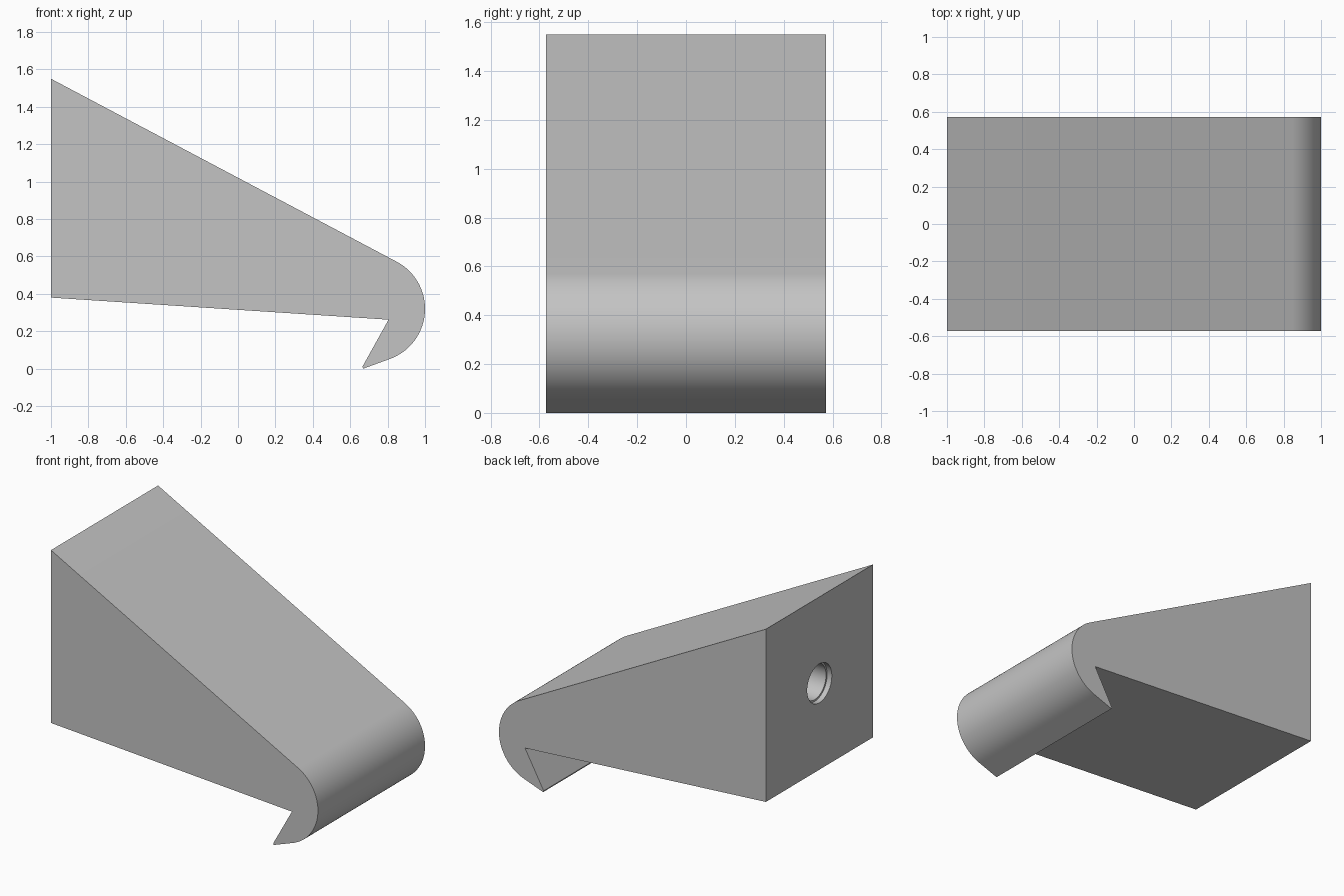
import bpy, bmesh, math
from mathutils import Matrix

cube = bpy.data.objects.get("Cube")
if cube:
    bpy.data.objects.remove(cube, do_unlink=True)

HALF_WIDTH = 0.573

# Single plain grey material
grey = bpy.data.materials.new("plain grey")
grey.use_nodes = True
colour = (0.55, 0.55, 0.55, 1)
grey.diffuse_color = colour
grey.node_tree.nodes["Principled BSDF"].inputs["Base Color"].default_value = colour


def make_object(name, bm):
    bmesh.ops.recalc_face_normals(bm, faces=bm.faces)
    mesh = bpy.data.meshes.new(name)
    bm.to_mesh(mesh)
    bm.free()
    mesh.materials.append(grey)
    obj = bpy.data.objects.new(name, mesh)
    bpy.context.collection.objects.link(obj)
    return obj


def arc(cx, cz, r, start, end, steps):
    angles = [math.radians(start + (end - start) * i / steps) for i in range(steps + 1)]
    return [(cx + r * math.cos(a), cz + r * math.sin(a)) for a in angles]


# Wedge body: side profile with a rounded nose and hooked lip, extruded across
profile = [(-1, 0.38), (-1, 1.55)]
profile += arc(0.715, 0.32, 0.285, 62, -71, 40)
profile += [(0.669, 0), (0.665, 0.01), (0.805, 0.262)]
bm = bmesh.new()
face = bm.faces.new([bm.verts.new((x, -HALF_WIDTH, z)) for x, z in profile])
side = bmesh.ops.extrude_face_region(bm, geom=[face])
moved = [v for v in side["geom"] if isinstance(v, bmesh.types.BMVert)]
bmesh.ops.translate(bm, verts=moved, vec=(0, 2 * HALF_WIDTH, 0))
body = make_object("hooked_wedge", bm)


# Stepped blind hole in the tall flat end
def cut_hole(radius, depth):
    bm = bmesh.new()
    place = Matrix.Translation((-1, 0, 0.965)) @ Matrix.Rotation(math.pi / 2, 4, "Y")
    bmesh.ops.create_cone(bm, cap_ends=True, segments=48, radius1=radius,
                          radius2=radius, depth=2 * depth, matrix=place)
    cutter = make_object("hole_cutter", bm)
    cutter.hide_render = True
    mod = body.modifiers.new("hole", "BOOLEAN")
    mod.operation = "DIFFERENCE"
    mod.solver = "EXACT"
    mod.object = cutter
    bpy.context.view_layer.objects.active = body
    bpy.ops.object.modifier_apply(modifier=mod.name)
    bpy.data.objects.remove(cutter, do_unlink=True)


cut_hole(0.132, 0.035)
cut_hole(0.12, 0.45)

# Smooth the curved surfaces, keep the edges crisp
bpy.ops.object.select_all(action="DESELECT")
body.select_set(True)
bpy.context.view_layer.objects.active = body
bpy.ops.object.shade_smooth_by_angle(angle=math.radians(25))
